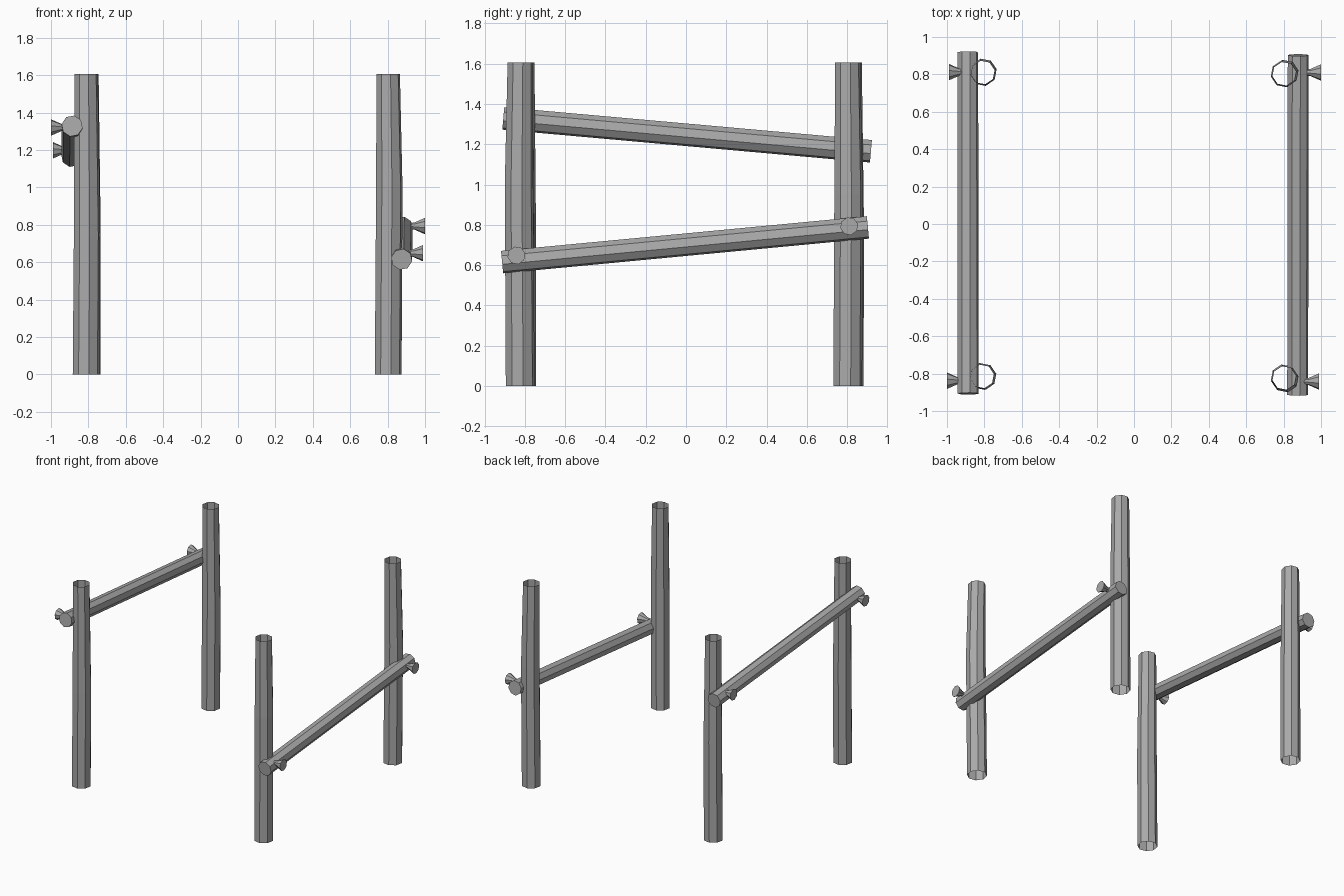
import bpy, bmesh, math
from mathutils import Vector

if "Cube" in bpy.data.objects:
    bpy.data.objects.remove(bpy.data.objects["Cube"])

grey = bpy.data.materials.new("weathered grey")
grey.use_nodes = True
colour = (0.4, 0.4, 0.4, 1)
grey.diffuse_color = colour
grey.node_tree.nodes["Principled BSDF"].inputs["Base Color"].default_value = colour

SIDES = 8


def loft(name, rings, turn=0.0, caps=True):
    """Skin octagonal rings (centre, radius) set square to the line from first to last."""
    axis = Vector(rings[-1][0]) - Vector(rings[0][0])
    rot = axis.to_track_quat('Z', 'Y')
    bm = bmesh.new()
    loops = []
    for centre, radius in rings:
        loop = []
        for i in range(SIDES):
            a = math.tau * i / SIDES + turn
            offset = rot @ Vector((math.cos(a), math.sin(a), 0)) * radius
            loop.append(bm.verts.new(Vector(centre) + offset))
        loops.append(loop)
    for low, high in zip(loops, loops[1:]):
        for i in range(SIDES):
            j = (i + 1) % SIDES
            bm.faces.new((low[i], low[j], high[j], high[i]))
    if caps:
        bm.faces.new(loops[0][::-1])
        bm.faces.new(loops[-1])
    mesh = bpy.data.meshes.new(name)
    bm.to_mesh(mesh)
    bm.free()
    mesh.materials.append(grey)
    obj = bpy.data.objects.new(name, mesh)
    bpy.context.collection.objects.link(obj)
    return obj


# Open hollow posts, each slightly bowed at its own height
posts = {
    "front_right_post": (-0.812, -0.815, 0.005, 0.0, 0.75),
    "back_right_post": (-0.808, 0.81, 0.003, 0.003, 0.8),
    "front_left_post": (0.803, -0.823, 0.006, -0.006, 1.0),
    "back_left_post": (0.803, 0.803, 0.006, 0.004, 0.95),
}
for name, (x, y, dx, dy, bow) in posts.items():
    loft(name, [((x, y, 0), 0.073),
                ((x + dx, y + dy, bow), 0.072),
                ((x, y, 1.605), 0.064)], turn=0.2, caps=False)

# Sloping rails on the outer side of the posts
rails = {
    "left_rail": ((0.875, -0.913, 0.615), (0.878, 0.903, 0.787)),
    "right_rail": ((-0.887, -0.907, 1.328), (-0.889, 0.918, 1.165)),
}
for name, (start, end) in rails.items():
    loft(name, [(start, 0.057), (end, 0.057)], turn=0.2)

# Flared pegs driven through each rail into the post
pegs = {
    "front_left_peg": (0.99, -0.842, 0.648),
    "back_left_peg": (1.0, 0.81, 0.793),
    "front_right_peg": (-1.0, -0.838, 1.32),
    "back_right_peg": (-0.99, 0.812, 1.198),
}
for name, (x, y, z) in pegs.items():
    inward = -math.copysign(1, x)
    loft(name, [((x + inward * 0.1, y, z), 0.012),
                ((x + inward * 0.055, y, z), 0.02),
                ((x, y, z), 0.045)], turn=0.2)
